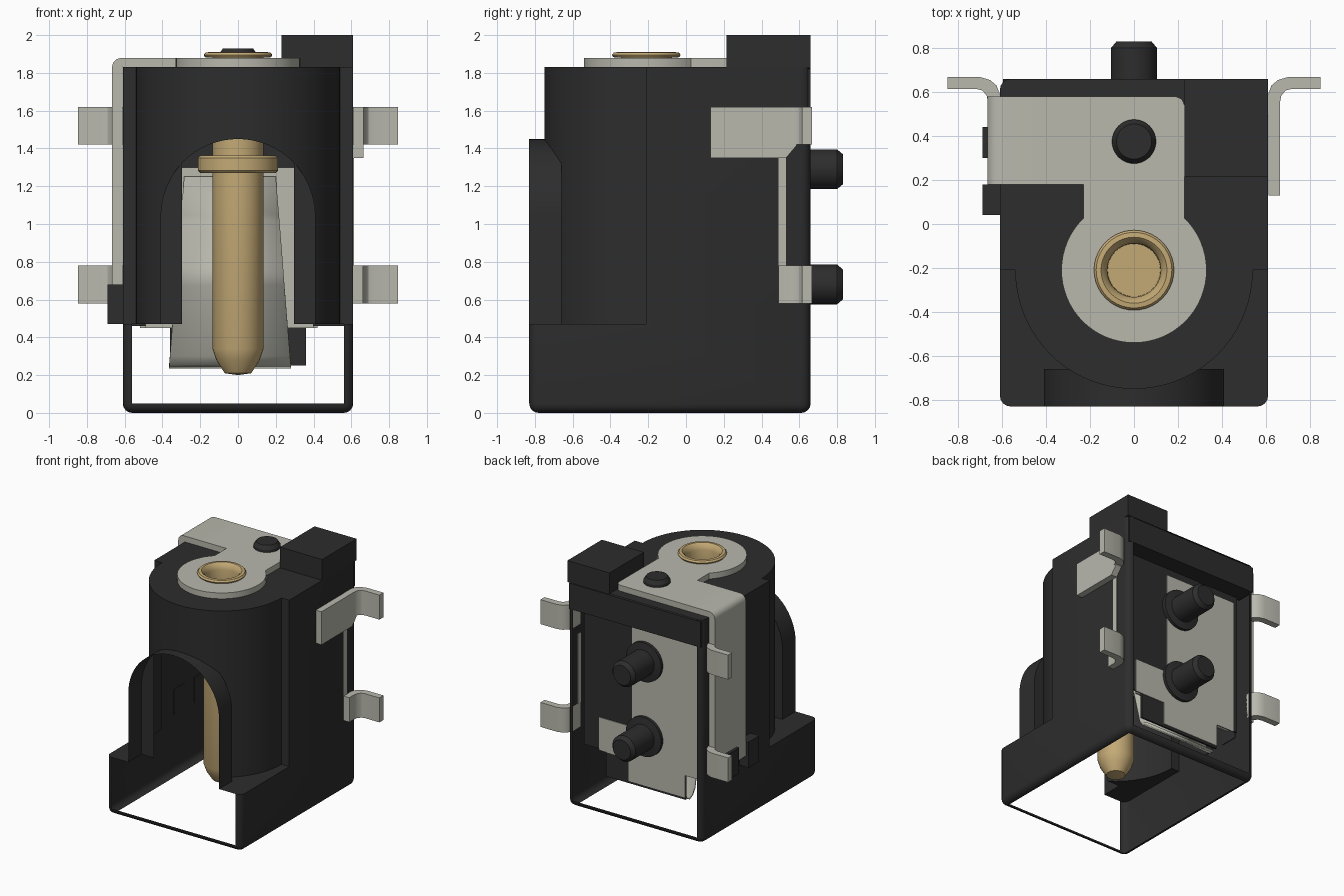
import bpy, bmesh, math
from mathutils import Vector

old = bpy.data.objects.get("Cube")
if old:
    bpy.data.objects.remove(old, do_unlink=True)


def material(name, rgb):
    m = bpy.data.materials.new(name)
    m.use_nodes = True
    m.diffuse_color = (*rgb, 1)
    m.node_tree.nodes["Principled BSDF"].inputs["Base Color"].default_value = (*rgb, 1)
    return m


BLACK = material("black plastic", (0.026, 0.026, 0.026))
SILVER = material("silver metal", (0.48, 0.48, 0.42))
GOLD = material("brass", (0.55, 0.40, 0.18))


def finish(name, bm, mat, smooth=True):
    bmesh.ops.recalc_face_normals(bm, faces=bm.faces)
    me = bpy.data.meshes.new(name)
    bm.to_mesh(me)
    bm.free()
    me.materials.append(mat)
    ob = bpy.data.objects.new(name, me)
    bpy.context.collection.objects.link(ob)
    if smooth:
        shade(ob)
    return ob


def activate(ob):
    bpy.ops.object.select_all(action='DESELECT')
    ob.select_set(True)
    bpy.context.view_layer.objects.active = ob


def shade(ob):
    activate(ob)
    bpy.ops.object.shade_smooth_by_angle(angle=math.radians(32))


def prism_bm(pts, axis, lo, hi):
    """Extrude a 2D outline along an axis."""
    place = {'x': lambda a, b, d: (d, a, b),
             'y': lambda a, b, d: (a, d, b),
             'z': lambda a, b, d: (a, b, d)}[axis]
    bm = bmesh.new()
    rings = [[bm.verts.new(place(a, b, d)) for a, b in pts] for d in (lo, hi)]
    n = len(pts)
    for i in range(n):
        j = (i + 1) % n
        bm.faces.new((rings[0][i], rings[0][j], rings[1][j], rings[1][i]))
    bm.faces.new(rings[0])
    bm.faces.new(rings[1])
    return bm


def prism(name, pts, axis, lo, hi, mat, smooth=True):
    return finish(name, prism_bm(pts, axis, lo, hi), mat, smooth)


def box(name, x0, x1, y0, y1, z0, z1, mat):
    return prism(name, [(x0, y0), (x1, y0), (x1, y1), (x0, y1)], 'z', z0, z1, mat, False)


def arc(cx, cy, r, a0, a1, n):
    return [(cx + r * math.cos(math.radians(a0 + (a1 - a0) * i / n)),
             cy + r * math.sin(math.radians(a0 + (a1 - a0) * i / n))) for i in range(n + 1)]


def lathe(name, profile, centre, mat, along_y=False, n=40):
    """Spin (radius, distance) points about a vertical or y axis."""
    bm = bmesh.new()
    vs = [bm.verts.new((r, 0, h)) for r, h in profile]
    es = [bm.edges.new(p) for p in zip(vs, vs[1:])]
    bmesh.ops.spin(bm, geom=vs + es, cent=(0, 0, 0), axis=(0, 0, 1),
                   angle=2 * math.pi, steps=n, use_duplicate=False)
    bmesh.ops.remove_doubles(bm, verts=bm.verts, dist=1e-5)
    for v in bm.verts:
        x, y, z = v.co
        v.co = Vector((x, z, -y) if along_y else (x, y, z)) + Vector(centre)
    return finish(name, bm, mat)


def boolean(ob, tool, op):
    activate(ob)
    mod = ob.modifiers.new(op, 'BOOLEAN')
    mod.operation, mod.solver, mod.object = op, 'EXACT', tool
    bpy.ops.object.modifier_apply(modifier=mod.name)


def discard(ob):
    bpy.data.objects.remove(ob, do_unlink=True)


# Housing: stepped body with rounded corners
Y0, Y1, YC = -0.83, 0.66, -0.21
bm = prism_bm([(Y0, 0), (Y1, 0), (Y1, 1.83), (YC, 1.83), (YC, 0.47), (Y0, 0.47)],
              'x', -0.61, 0.61)
rounded = []
for e in bm.edges:
    a, b = (v.co for v in e.verts)
    floor_edge = a.z < 0.01 and b.z < 0.01
    upright = abs(a.y - b.y) < 0.01 and abs(a.z - b.z) > 0.1 and (a.y < -0.8 or a.y > 0.6)
    if floor_edge or upright:
        rounded.append(e)
bmesh.ops.bevel(bm, geom=rounded, offset=0.05, offset_type='OFFSET', segments=4,
                profile=0.5, affect='EDGES')
housing = finish("housing", bm, BLACK, False)

# Round barrel and arched mouth joined to the body
barrel = prism("barrel", arc(0, YC, 0.54, 0, 360 - 360 / 72, 71), 'z', 0.3, 1.83, BLACK, False)
mouth = prism("mouth", [(-0.41, 0.3), (0.41, 0.3)] + arc(0, 1.04, 0.41, 0, 180, 32),
              'y', Y0, -0.66, BLACK, False)
for part in (barrel, mouth):
    boolean(housing, part, 'UNION')
    discard(part)

# Top contact: ring, neck and plate
contact = prism("top_contact", [(-0.4, 0.18), (-0.23, 0.18)] + arc(0, YC, 0.33, 134, 406, 48)
                + [(0.23, 0.54), (0.218, 0.568), (0.19, 0.58), (-0.4, 0.58)],
                'z', 1.832, 1.88, SILVER, False)

# Rivet hole through the contact and into the housing
hole = prism("hole_cutter", arc(0, YC, 0.136, 0, 350, 35), 'z', 1.7, 2.0, BLACK, False)
hole.hide_render = True
for part in (housing, contact):
    boolean(part, hole, 'DIFFERENCE')
discard(hole)

# Open the front, floor and back of the housing
bm = bmesh.new()
bm.from_mesh(housing.data)
bm.normal_update()
opened = []
for f in bm.faces:
    c, n = f.calc_center_median(), f.normal
    if ((n.y < -0.99 and c.y < Y0 + 0.01) or (n.z < -0.99 and c.z < 0.01)
            or (n.y > 0.99 and c.y > Y1 - 0.01)):
        opened.append(f)
bmesh.ops.delete(bm, geom=opened, context='FACES')
bm.to_mesh(housing.data)
bm.free()
shade(housing)
shade(contact)

# Housing details
box("corner_block", 0.23, 0.61, 0.215, Y1, 1.825, 2.0, BLACK)
box("rear_header", -0.595, 0.595, 0.5, Y1, 1.61, 1.82, BLACK)
for i, y in enumerate((0.04, 0.30)):
    box(f"side_rib_{i + 1}", -0.69, -0.605, y, y + 0.14, 0.47, 0.68, BLACK)
lathe("top_stud", [(0, 1.8), (0.1, 1.8), (0.1, 1.9), (0.08, 1.93), (0, 1.93)],
      (0, 0.375, 0), BLACK)

# Rear insulator with two locating pegs
prism("rear_insulator", [(-0.36, 0.25), (0.36, 0.25), (0.36, 0.46), (0.56, 0.46),
                         (0.56, 1.62), (-0.56, 1.62), (-0.56, 0.46), (-0.36, 0.46)],
      'y', 0.505, 0.52, BLACK, False)
for i, z in enumerate((0.68, 1.29)):
    lathe(f"locating_peg_{i + 1}", [(0.16, 0.50), (0.16, 0.55), (0.105, 0.56),
                                    (0.105, 0.80), (0.08, 0.83), (0, 0.83)],
          (0, 0, z), BLACK, along_y=True)

# Metal sheets on both sides of the insulator
prism("rear_sheet", [(-0.36, 0.27), (0.15, 0.27), (0.15, 0.45), (0.42, 0.45), (0.42, 0.72),
                     (0.12, 0.72), (0.12, 1.55), (-0.52, 1.55), (-0.52, 0.45), (-0.36, 0.45)],
      'y', 0.52, 0.526, SILVER, False)
box("inner_sheet", -0.49, 0.40, 0.49, 0.505, 0.45, 1.30, SILVER)
box("slot_sheet", 0.606, 0.613, 0.49, 0.53, 0.78, 1.35, SILVER)

# Bent leaf spring, widening towards the bottom
bm = bmesh.new()
rows = []
for y, z in [(0.485, 1.25), (0.46, 1.04), (0.43, 1.0), (0.29, 0.76), (0.28, 0.72),
             (0.29, 0.68), (0.41, 0.31), (0.44, 0.27), (0.48, 0.255)]:
    t = 1.25 - z
    rows.append([bm.verts.new((x, y, z)) for x in (-0.285 - 0.08 * t, 0.20 + 0.08 * t)])
for a, b in zip(rows, rows[1:]):
    bm.faces.new((a[0], a[1], b[1], b[0]))
spring = finish("leaf_spring", bm, SILVER)
spring.modifiers.new("thickness", 'SOLIDIFY').thickness = 0.02

# Side flange folded down from the top contact
prism("side_flange", [(-0.612, 0.56), (-0.667, 0.56), (-0.667, 1.83), (-0.662, 1.852),
                      (-0.645, 1.872), (-0.62, 1.88), (-0.4, 1.88), (-0.4, 1.832),
                      (-0.612, 1.832)], 'y', 0.18, 0.58, SILVER)

# Four solder tabs bent outwards, mirrored left and right
TAB = [(0.61, 0.49), (0.663, 0.49), (0.663, 0.55), (0.67, 0.585), (0.69, 0.607),
       (0.72, 0.615), (0.848, 0.615), (0.848, 0.668), (0.70, 0.668), (0.655, 0.655),
       (0.625, 0.63), (0.61, 0.59)]
for side, s in (("left", 1), ("right", -1)):
    for level, z0, z1 in (("lower", 0.58, 0.78), ("upper", 1.42, 1.62)):
        prism(f"{level}_{side}_tab", [(s * x, y) for x, y in TAB], 'z', z0, z1, SILVER)
prism("upper_tab_plate", [(0.13, 1.35), (0.53, 1.35), (0.585, 1.415), (0.585, 1.62),
                          (0.13, 1.62)], 'x', 0.612, 0.664, SILVER, False)

# Centre pin with collar and hollow riveted head
lathe("centre_pin", [(0, 0.2), (0.07, 0.21), (0.115, 0.28), (0.135, 0.34), (0.135, 1.27),
                     (0.2, 1.27), (0.213, 1.283), (0.213, 1.35), (0.2, 1.363),
                     (0.135, 1.363), (0.135, 1.881), (0.175, 1.883), (0.182, 1.895),
                     (0.172, 1.908), (0.15, 1.91), (0.13, 1.89), (0.122, 1.86),
                     (0.12, 1.78), (0, 1.78)], (0, YC, 0), GOLD)
